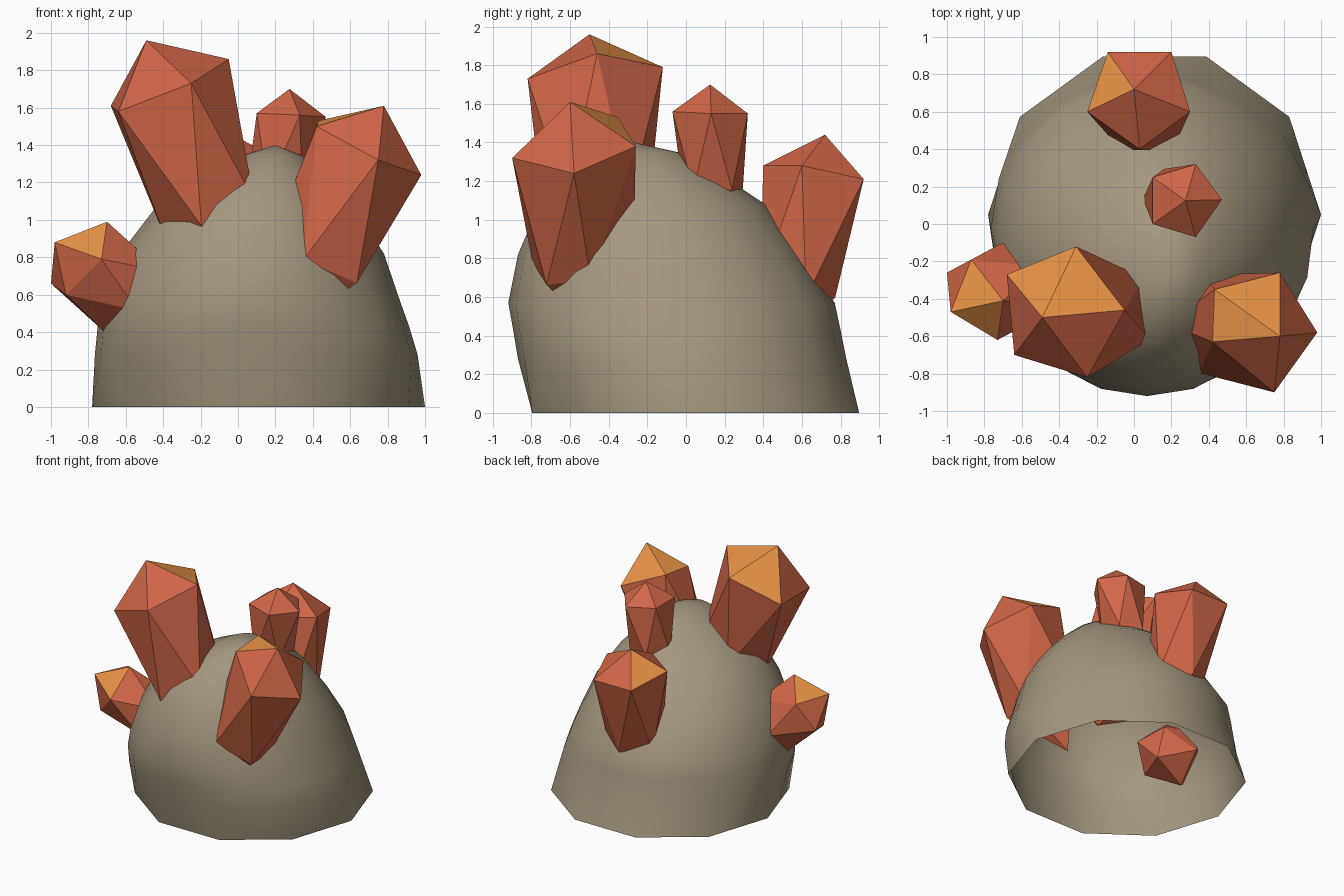
import bpy, bmesh, math
from mathutils import Vector

if "Cube" in bpy.data.objects:
    bpy.data.objects.remove(bpy.data.objects["Cube"])


def material(name, rgb):
    m = bpy.data.materials.new(name)
    m.diffuse_color = (*rgb, 1)
    m.use_nodes = True
    m.node_tree.nodes["Principled BSDF"].inputs["Base Color"].default_value = m.diffuse_color
    return m


STONE = material("tan_stone", (0.37, 0.31, 0.215))
RED = material("red_crystal", (0.64, 0.135, 0.063))
ORANGE = material("orange_crystal", (0.80, 0.285, 0.06))


def make_object(name, bm, materials):
    mesh = bpy.data.meshes.new(name)
    bm.to_mesh(mesh)
    bm.free()
    for m in materials:
        mesh.materials.append(m)
    ob = bpy.data.objects.new(name, mesh)
    bpy.context.collection.objects.link(ob)
    return ob


# Leaning stone dome, open underneath:
# z, x min, x max, y min, y max, bulge of the two front corners per ring
RINGS = [
    (0.00, -0.78, 1.00, -0.84, 0.94, 0),
    (0.28, -0.765, 0.96, -0.87, 0.83, 0.03),
    (0.43, -0.75, 0.915, -0.895, 0.80, 0.035),
    (0.57, -0.725, 0.865, -0.92, 0.77, 0.01),
    (0.82, -0.63, 0.78, -0.87, 0.60, 0),
    (1.08, -0.43, 0.61, -0.76, 0.41, 0),
    (1.22, -0.22, 0.48, -0.64, 0.20, 0),
    (1.345, 0.02, 0.34, -0.47, -0.02, 0),
]
SIDES = 20
bm = bmesh.new()
loops = []
for i, (z, x0, x1, y0, y1, bulge) in enumerate(RINGS):
    loop = []
    for k in range(SIDES):
        a = math.tau * k / SIDES
        # the foot is a ten-sided outline, so every second point sits on its edge
        r = math.cos(math.pi / 10) if i == 0 and k % 2 else 1
        if math.sin(a) < 0:
            r += bulge * math.sin(2 * a) ** 2
        loop.append(bm.verts.new(((x0 + x1) / 2 + r * (x1 - x0) / 2 * math.cos(a),
                                  (y0 + y1) / 2 + r * (y1 - y0) / 2 * math.sin(a), z)))
    loops.append(loop)
peak = bm.verts.new((0.2, -0.27, 1.4))
for k in range(SIDES):
    n = (k + 1) % SIDES
    for low, high in zip(loops, loops[1:]):
        bm.faces.new((low[k], low[n], high[n], high[k]))
    bm.faces.new((loops[-1][k], loops[-1][n], peak))
for f in bm.faces:
    f.smooth = True
make_object("stone_dome", bm, [STONE])


# Crystal: a stretched twenty-sided solid. The far half mirrors the tip
# through the centre, is pushed further in by "stretch" and narrowed by "taper";
# "point" lengthens the buried end.
def crystal(name, tip, ring, stretch, taper, point, orange=()):
    tip, stretch = Vector(tip), Vector(stretch)
    ring = [Vector(p) for p in ring]
    middle = sum(ring, Vector()) / 5
    centre = tip - (tip - middle) / (1 - 1 / math.sqrt(5))
    base = 2 * centre - middle + stretch
    bm = bmesh.new()
    top = bm.verts.new(tip)
    upper = [bm.verts.new(p) for p in ring]
    lower = [bm.verts.new(base + (middle - p) * taper) for p in ring]
    root = bm.verts.new(base + (middle - tip) * point)
    for k in range(5):
        n, a, b = (k + 1) % 5, (k + 2) % 5, (k + 3) % 5
        cap = bm.faces.new((top, upper[k], upper[n]))
        cap.material_index = 1 if k in orange else 0
        bm.faces.new((upper[k], upper[n], lower[b]))
        bm.faces.new((upper[k], lower[a], lower[b]))
        bm.faces.new((root, lower[k], lower[n]))
    bmesh.ops.recalc_face_normals(bm, faces=bm.faces)
    make_object(name, bm, [RED, ORANGE])


crystal("large_crystal", (-0.49, -0.50, 1.96),
        [(-0.68, -0.27, 1.61), (-0.31, -0.12, 1.79), (-0.05, -0.46, 1.86),
         (-0.25, -0.82, 1.73), (-0.64, -0.70, 1.58)],
        (0.08, -0.03, -0.29), 0.76, 1.3, (0, 1))
crystal("front_right_crystal", (0.78, -0.60, 1.61),
        [(0.78, -0.26, 1.38), (0.43, -0.35, 1.53), (0.42, -0.63, 1.50),
         (0.75, -0.90, 1.32), (0.98, -0.58, 1.24)],
        (-0.06, -0.11, -0.27), 0.82, 1.7, (0, 1))
crystal("left_crystal", (-0.98, -0.47, 0.88),
        [(-0.87, -0.19, 0.87), (-0.70, -0.41, 0.99), (-0.73, -0.62, 0.79),
         (-0.92, -0.48, 0.60), (-1.00, -0.26, 0.66)],
        (0.06, -0.05, -0.02), 1.0, 1.0, (0, 1))
crystal("back_crystal", (0.0, 0.72, 1.44),
        [(-0.25, 0.60, 1.28), (-0.14, 0.92, 1.21), (0.20, 0.92, 1.21),
         (0.30, 0.60, 1.28), (0.03, 0.40, 1.28)],
        (0.0, -0.08, -0.33), 0.75, 1.3, (0,))
crystal("small_top_crystal", (0.275, 0.125, 1.70),
        [(0.10, 0.25, 1.57), (0.33, 0.32, 1.55), (0.47, 0.13, 1.55),
         (0.33, -0.07, 1.56), (0.10, 0.00, 1.57)],
        (-0.04, 0.01, -0.17), 0.8, 1.2)
